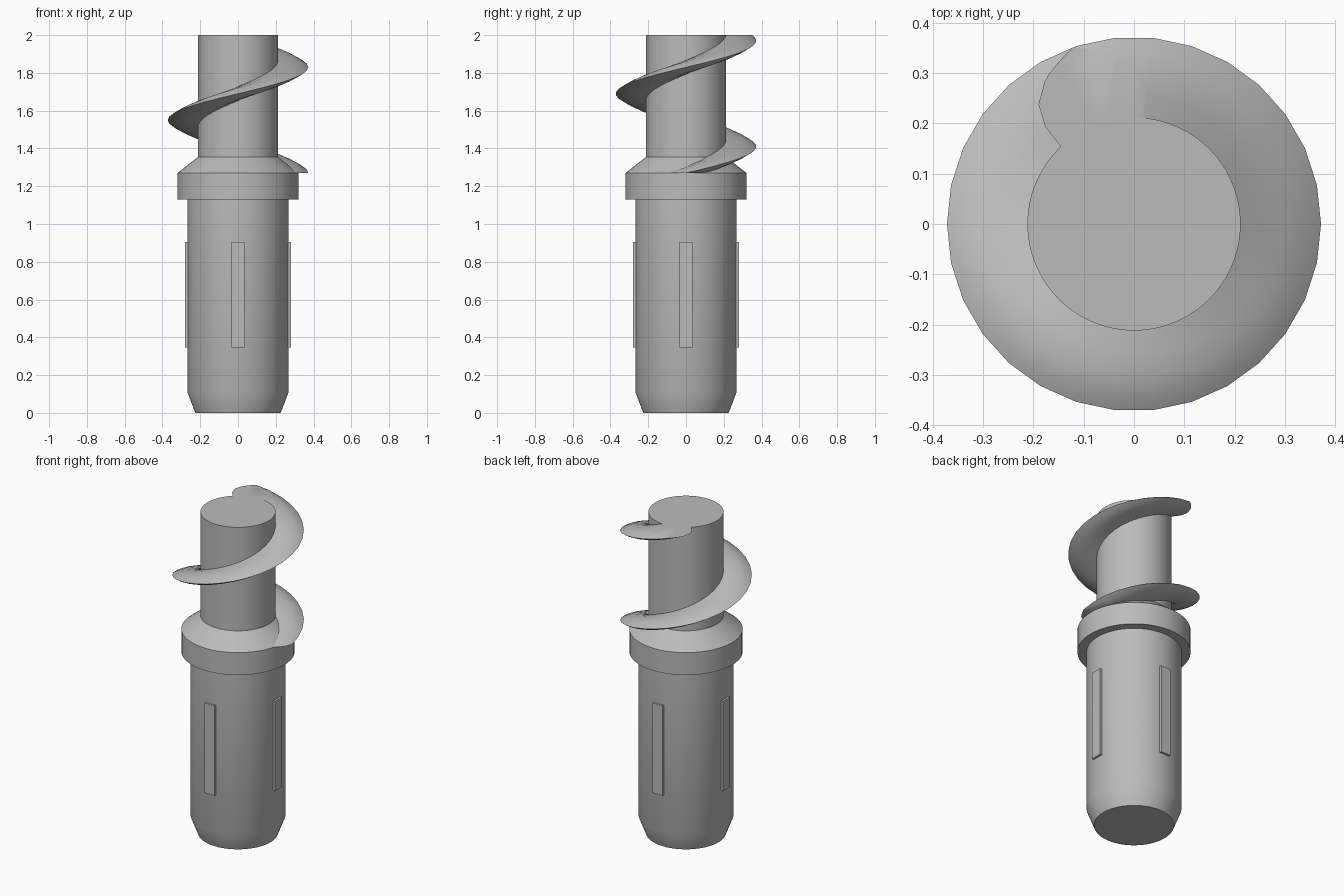
import bpy, bmesh
from math import sin, cos, radians, pi
from mathutils import Vector, Matrix

cube = bpy.data.objects.get("Cube")
if cube:
    bpy.data.objects.remove(cube)

grey = bpy.data.materials.new("plain_grey")
grey.use_nodes = True
colour = (0.5, 0.5, 0.5, 1)
grey.diffuse_color = colour
grey.node_tree.nodes["Principled BSDF"].inputs["Base Color"].default_value = colour


def finish(name, bm):
    """Turn a bmesh into a smooth-shaded object with sharp edges kept."""
    mesh = bpy.data.meshes.new(name)
    bm.to_mesh(mesh)
    bm.free()
    mesh.materials.append(grey)
    obj = bpy.data.objects.new(name, mesh)
    bpy.context.collection.objects.link(obj)
    bpy.ops.object.select_all(action='DESELECT')
    obj.select_set(True)
    bpy.context.view_layer.objects.active = obj
    bpy.ops.object.shade_smooth_by_angle(angle=radians(32))
    return obj


def lathe(name, profile, steps=72):
    """Spin a (radius, height) profile, listed upwards, around z."""
    bm = bmesh.new()
    verts = [bm.verts.new((r, 0, z)) for r, z in profile]
    edges = [bm.edges.new(pair) for pair in zip(verts, verts[1:])]
    bmesh.ops.spin(bm, geom=verts + edges, cent=(0, 0, 0), axis=(0, 0, 1),
                   angle=2 * pi, steps=steps, use_merge=False)
    bmesh.ops.remove_doubles(bm, verts=bm.verts, dist=1e-4)
    bmesh.ops.recalc_face_normals(bm, faces=bm.faces)
    # an upward profile must face away from the axis
    side = max(bm.faces, key=lambda f: f.calc_area())
    c = side.calc_center_median()
    if side.normal.dot(Vector((c.x, c.y, 0))) < 0:
        bmesh.ops.reverse_faces(bm, faces=bm.faces)
    return finish(name, bm)


# Turned parts
SPIGOT, COLLAR, SHAFT = 0.268, 0.32, 0.212
LEDGE, TOP = 1.27, 2.0
lathe("spigot", [(0, 0), (0.226, 0), (SPIGOT, 0.11), (SPIGOT, 1.13)])
lathe("collar", [(SPIGOT, 1.13), (COLLAR, 1.13), (COLLAR, LEDGE), (SHAFT, 1.355)])
lathe("shaft", [(SHAFT, 1.355), (SHAFT, TOP), (0, TOP)])

# Four raised grip ribs around the spigot
for i, side in enumerate(("front", "left", "back", "right")):
    bm = bmesh.new()
    bmesh.ops.create_cube(bm, size=1, matrix=Matrix.Rotation(i * pi / 2, 4, 'Z')
                          @ Matrix.Translation((0, -0.265, 0.625))
                          @ Matrix.Diagonal((0.068, 0.03, 0.56, 1)))
    finish("grip_rib_" + side, bm)

# Screw thread: a lens-shaped section swept up a helix
PITCH, STEP = 0.56, 12
upper = [(0.2, 0.038), (0.26, 0.036), (0.306, 0.03), (0.335, 0.02), (0.357, 0.009)]
section = upper + [(0.372, 0)] + [(r, -h) for r, h in reversed(upper)]
bm = bmesh.new()
rings = []
for deg in range(-48, 529, STEP):
    a = radians(deg)
    rise = LEDGE + PITCH * deg / 360
    rings.append([bm.verts.new((r * cos(a), r * sin(a), rise + h)) for r, h in section])
n = len(section)
for low, high in zip(rings, rings[1:]):
    for k in range(n):
        m = (k + 1) % n
        bm.faces.new((low[k], low[m], high[m], high[k]))
bm.faces.new(rings[0])
bm.faces.new(rings[-1])
bmesh.ops.recalc_face_normals(bm, faces=bm.faces)

# Trim the thread flat at the collar ledge and at the shaft top
for height, direction in ((LEDGE, -1), (TOP, 1)):
    cut = bmesh.ops.bisect_plane(bm, geom=bm.verts[:] + bm.edges[:] + bm.faces[:],
                                 plane_co=(0, 0, height), plane_no=(0, 0, direction),
                                 clear_outer=True)
    rim = [e for e in cut["geom_cut"] if isinstance(e, bmesh.types.BMEdge)]
    bmesh.ops.triangle_fill(bm, edges=rim, use_beauty=True,
                            normal=(0, 0, direction))
bmesh.ops.recalc_face_normals(bm, faces=bm.faces)
finish("screw_thread", bm)
